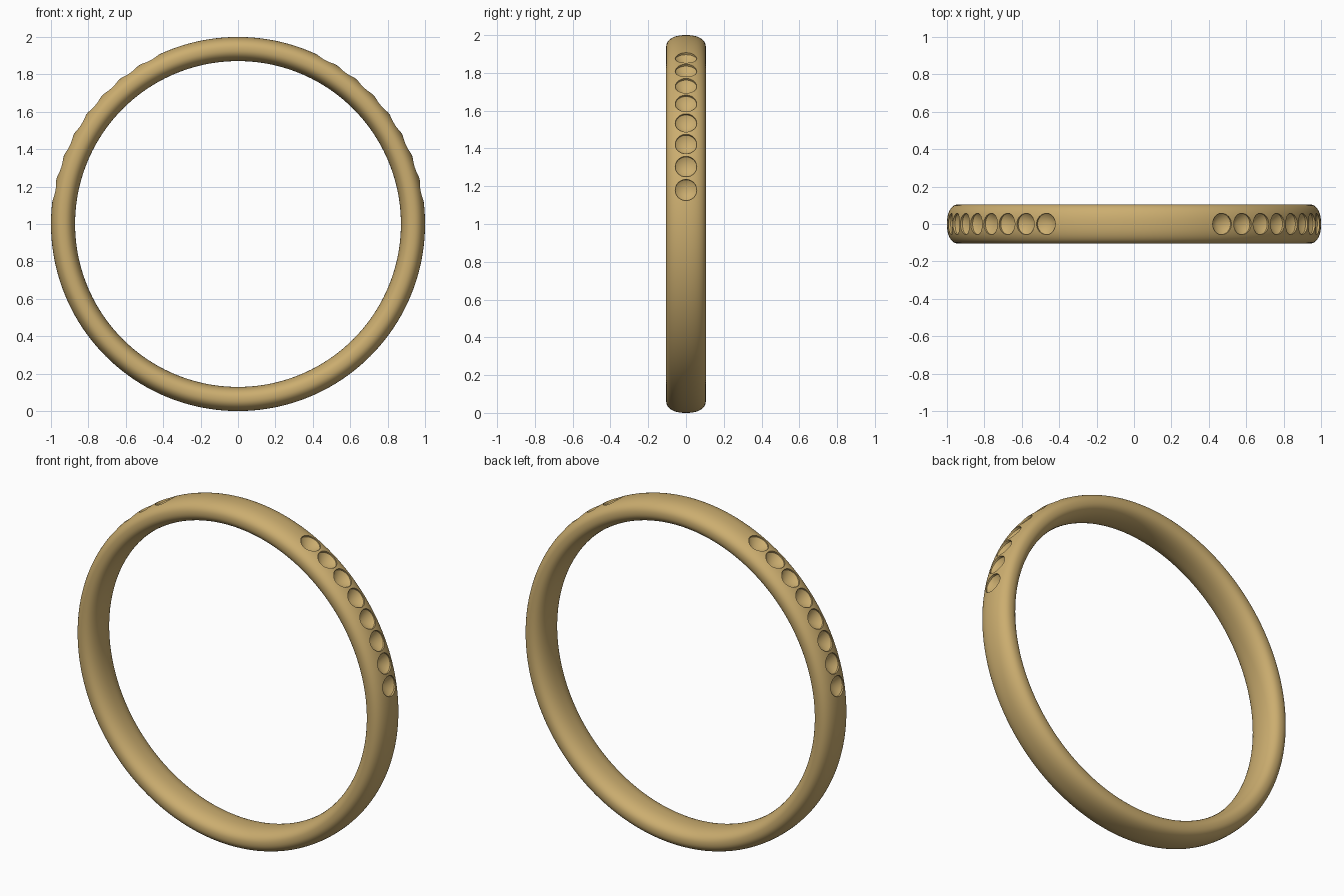
import bpy, bmesh, math
from mathutils import Matrix, Vector

if "Cube" in bpy.data.objects:
    bpy.data.objects.remove(bpy.data.objects["Cube"])

R_MID, HALF_R, HALF_W = 0.9355, 0.0645, 0.105   # band cross-section
SEGS, PROF = 256, 48


def new_object(name, bm):
    bmesh.ops.recalc_face_normals(bm, faces=bm.faces)
    mesh = bpy.data.meshes.new(name)
    bm.to_mesh(mesh)
    bm.free()
    ob = bpy.data.objects.new(name, mesh)
    bpy.context.collection.objects.link(ob)
    return ob


def soft_pow(v, n):
    return math.copysign(abs(v) ** (2 / n), v)


# Band: rounded oval section swept around the y axis
bm = bmesh.new()
rings = []
for i in range(SEGS):
    a = 2 * math.pi * i / SEGS
    ring = []
    for j in range(PROF):
        t = 2 * math.pi * j / PROF
        r = R_MID + HALF_R * soft_pow(math.cos(t), 2.3)
        y = HALF_W * soft_pow(math.sin(t), 2.3)
        ring.append(bm.verts.new((r * math.cos(a), y, 1 + r * math.sin(a))))
    rings.append(ring)
for i in range(SEGS):
    p, q = rings[i], rings[(i + 1) % SEGS]
    for j in range(PROF):
        k = (j + 1) % PROF
        bm.faces.new((p[j], q[j], q[k], p[k]))
band = new_object("ring_band", bm)

# Drill bits: a cone tip with a short straight shank, eight on each shoulder
bm = bmesh.new()
HOLE_R, TIP, RIM, TOP, SIDES = 0.057, 0.94, 0.986, 1.05, 40
for i in range(8):
    base = math.radians(10.4 + 7.35 * i)
    for a in (base, math.pi - base):
        out = Vector((math.cos(a), 0, math.sin(a)))
        side = Vector((-math.sin(a), 0, math.cos(a)))
        centre = Vector((0, 0, 1))
        loops = []
        for h in (RIM, TOP):
            loops.append([bm.verts.new(centre + out * h
                          + side * HOLE_R * math.cos(2 * math.pi * s / SIDES)
                          + Vector((0, HOLE_R * math.sin(2 * math.pi * s / SIDES), 0)))
                          for s in range(SIDES)])
        tip = bm.verts.new(centre + out * TIP)
        for s in range(SIDES):
            n = (s + 1) % SIDES
            bm.faces.new((tip, loops[0][s], loops[0][n]))
            bm.faces.new((loops[0][s], loops[1][s], loops[1][n], loops[0][n]))
        bm.faces.new(loops[1])
cutter = new_object("stone_seat_cutter", bm)
cutter.hide_render = True
cutter.hide_set(True)

# Cut the stone seats
cut = band.modifiers.new("stone_seats", 'BOOLEAN')
cut.operation = 'DIFFERENCE'
cut.solver = 'EXACT'
cut.object = cutter
bpy.context.view_layer.objects.active = band
band.select_set(True)
bpy.ops.object.modifier_apply(modifier=cut.name)
bpy.data.objects.remove(cutter)
bpy.ops.object.shade_smooth_by_angle(angle=math.radians(25))

# Gold finish
gold = bpy.data.materials.new("gold")
gold.diffuse_color = (0.60, 0.42, 0.16, 1)
gold.use_nodes = True
gold.node_tree.nodes["Principled BSDF"].inputs["Base Color"].default_value = gold.diffuse_color
band.data.materials.clear()
band.data.materials.append(gold)
